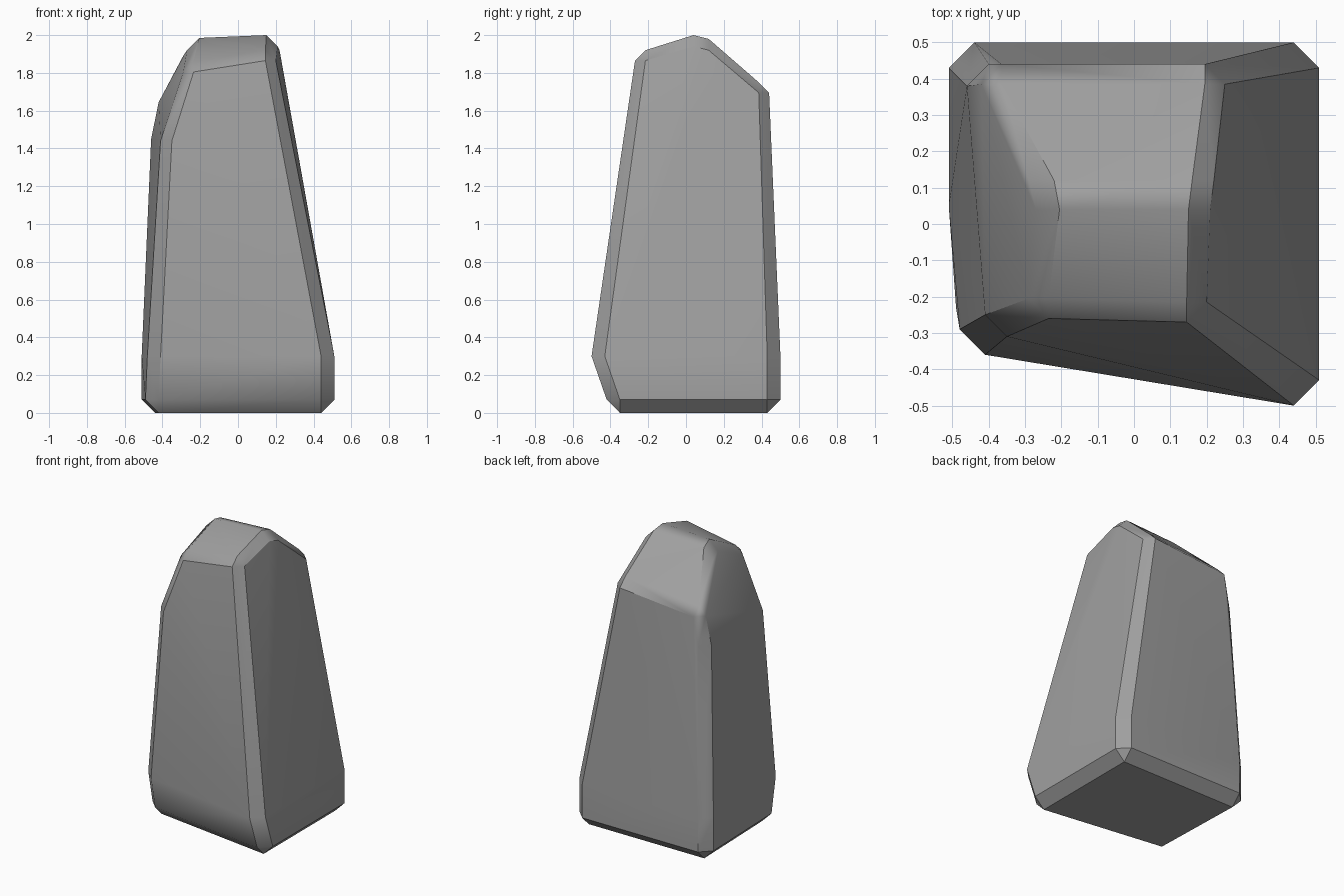
import bpy
import bmesh
import math

cube = bpy.data.objects.get("Cube")
if cube:
    bpy.data.objects.remove(cube, do_unlink=True)

stone = bpy.data.materials.new("stone grey")
stone.use_nodes = True
colour = (0.35, 0.35, 0.35, 1)
stone.diffuse_color = colour
stone.node_tree.nodes["Principled BSDF"].inputs["Base Color"].default_value = colour

bm = bmesh.new()


def inset(x, y, z, dx, dy, dz):
    bm.verts.new((x - math.copysign(dx, x), y - math.copysign(dy, y), z - dz))


def end_corner(x, y, z, c, up):
    """Chamfered corner of the base or the crown: one point per adjoining face."""
    inset(x, y, z, c, c, 0)
    inset(x, y, z, c, 0, c * up)
    inset(x, y, z, 0, c, c * up)


def side_corner(x, y, z, c):
    """Chamfered bend along an upright edge."""
    inset(x, y, z, c, 0, 0)
    inset(x, y, z, 0, c, 0)


def ridge_end(x, y, z, c):
    """Chamfered end of the ridge across the crown."""
    inset(x, y, z, c, 0, 0)
    inset(x, y, z, 0, 0, c)


# Base
for x, y in ((-.49, -.30), (.51, -.42), (.51, .5), (-.51, .5)):
    end_corner(x, y, 0, .07, -1)

# Lower bend and upper left bend
for x, y in ((-.48, -.36), (.51, -.5), (.51, .5), (-.51, .5)):
    side_corner(x, y, .3, .07)
bm.verts.new((-.51, .05, .3))
side_corner(-.41, -.31, 1.44, .06)
side_corner(-.46, .44, 1.45, .06)

# Crown corners
for x, y, z in ((-.29, -.26, 1.86), (.2, -.27, 1.92), (.25, .44, 1.75), (-.42, .44, 1.7)):
    end_corner(x, y, z, .055, 1)

# Rounded ridge
ridge_end(.21, .04, 2, .06)
ridge_end(.22, .12, 1.98, .06)
ridge_end(-.27, .04, 1.985, .065)
ridge_end(-.29, .12, 1.96, .07)

# Skin the chamfered stone
bmesh.ops.convex_hull(bm, input=bm.verts[:])
bmesh.ops.dissolve_limit(bm, angle_limit=math.radians(1), verts=bm.verts[:], edges=bm.edges[:])
bmesh.ops.recalc_face_normals(bm, faces=bm.faces[:])
mesh = bpy.data.meshes.new("boulder")
bm.to_mesh(mesh)
bm.free()
mesh.materials.append(stone)
boulder = bpy.data.objects.new("boulder", mesh)
bpy.context.collection.objects.link(boulder)

# Soft bends, crisp chamfers
bpy.context.view_layer.objects.active = boulder
boulder.select_set(True)
bpy.ops.object.shade_smooth_by_angle(angle=math.radians(33))
soft = boulder.modifiers.new("soft bends", "WEIGHTED_NORMAL")
soft.keep_sharp = True
